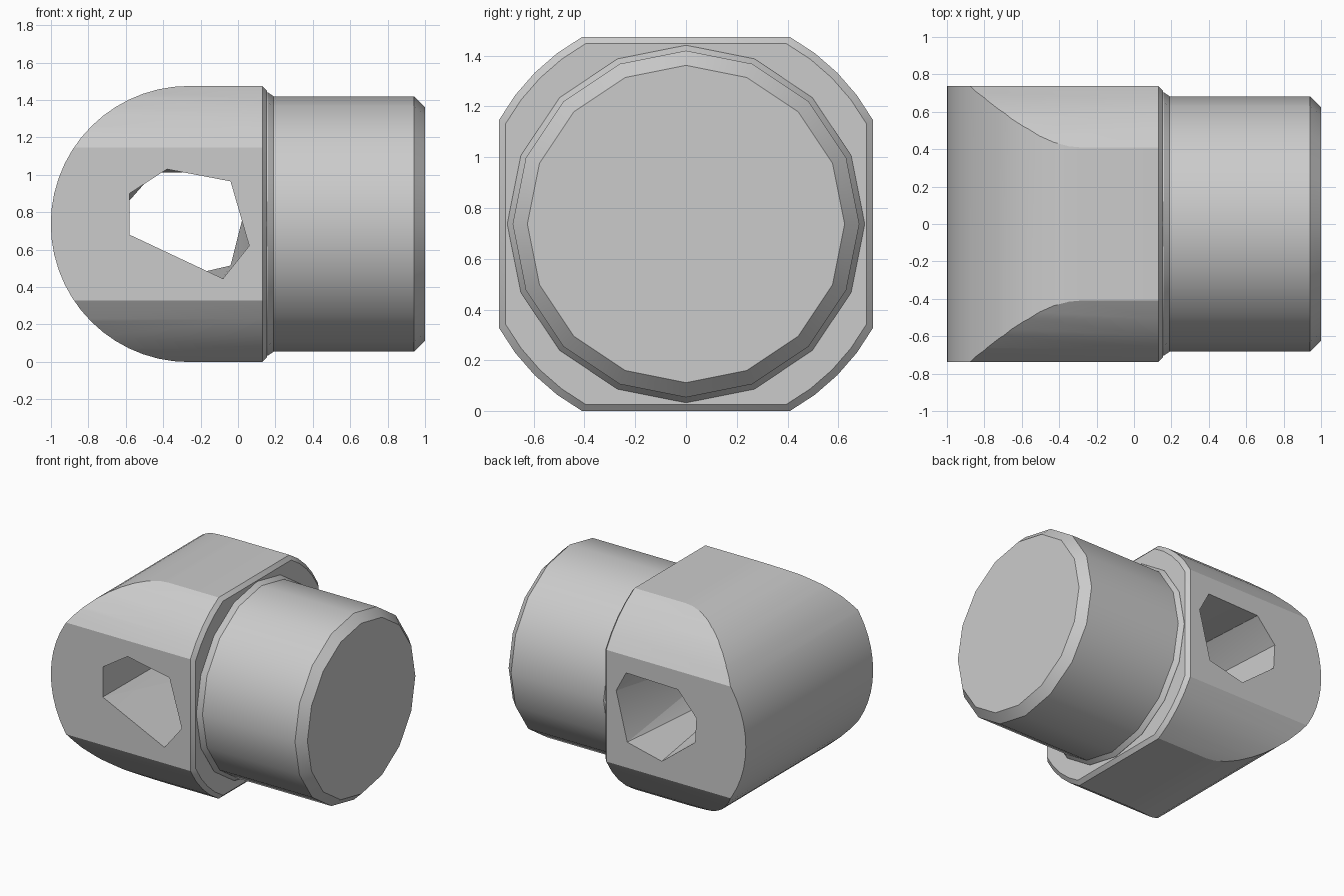
import bpy, bmesh, math
from mathutils import Vector

if "Cube" in bpy.data.objects:
    bpy.data.objects.remove(bpy.data.objects["Cube"], do_unlink=True)

HALF = 0.737       # half height of the body, also the axis height
ROUND = 0.843      # radius that trims the long corners of the body
HINGE_X = -0.263   # centre of the rounded end

metal = bpy.data.materials.new("grey_metal")
metal.use_nodes = True
GREY = (0.6, 0.6, 0.6, 1)
metal.diffuse_color = GREY
metal.node_tree.nodes["Principled BSDF"].inputs["Base Color"].default_value = GREY


def finish(bm, name):
    bmesh.ops.recalc_face_normals(bm, faces=bm.faces)
    mesh = bpy.data.meshes.new(name)
    bm.to_mesh(mesh)
    bm.free()
    mesh.materials.append(metal)
    obj = bpy.data.objects.new(name, mesh)
    bpy.context.collection.objects.link(obj)
    return obj


def loft(rings, name):
    """Skin a list of equal-length point rings and cap both ends."""
    bm = bmesh.new()
    loops = [[bm.verts.new(p) for p in ring] for ring in rings]
    n = len(loops[0])
    for a, b in zip(loops, loops[1:]):
        for i in range(n):
            j = (i + 1) % n
            bm.faces.new((a[i], a[j], b[j], b[i]))
    bm.faces.new(loops[0])
    bm.faces.new(loops[-1])
    return finish(bm, name)


def cut(obj, tool, operation):
    mod = obj.modifiers.new(operation.title(), "BOOLEAN")
    mod.operation = operation
    mod.solver = "EXACT"
    mod.object = tool
    bpy.context.view_layer.objects.active = obj
    bpy.ops.object.modifier_apply(modifier=mod.name)
    bpy.data.objects.remove(tool, do_unlink=True)


def smooth(obj, degrees):
    bpy.ops.object.select_all(action="DESELECT")
    obj.select_set(True)
    bpy.context.view_layer.objects.active = obj
    bpy.ops.object.shade_smooth_by_angle(angle=math.radians(degrees))


# Body: square bar with rounded corners, chamfered at the shoulder
start = math.acos(HALF / ROUND)
sweep = math.pi / 2 - 2 * start
angles = [q * math.pi / 2 + start + sweep * i / 4 for q in range(4) for i in range(5)]
section = [(ROUND * math.cos(a), ROUND * math.sin(a)) for a in angles]
body = loft([[(x, y * s, HALF + z * s) for y, z in section]
             for x, s in ((-1.2, 1), (0.13, 1), (0.155, 0.965))], "hinge_body")

# Rounded end, from a half-round prism running across the bar
R = HALF + 0.001
arc = [math.pi / 2 + math.pi * i / 28 for i in range(29)]
outline = [(HINGE_X + R * math.cos(a), HALF + R * math.sin(a)) for a in arc]
outline += [(0.4, -0.02), (0.4, 2 * HALF + 0.02)]
cut(body, loft([[(x, y, z) for x, z in outline] for y in (-0.9, 0.9)], "end_tool"), "INTERSECT")

# Pin hole: coarse openings on the two sides, joined by a hull
front = [(-.58, .68), (-.58, .9), (-.38, 1.03), (-.04, .965), (.06, .62), (-.08, .445)]
back = [(.05, .87), (-.03, 1.02), (-.45, 1.01), (-.6, .84), (-.59, .66), (-.32, .45), (-.04, .515)]
bm = bmesh.new()
for y, ring in ((-0.74, front), (0.74, back)):
    for x, z in ring:
        bm.verts.new(Vector((x, y, z)))
bmesh.ops.convex_hull(bm, input=bm.verts)
cut(body, finish(bm, "hole_tool"), "DIFFERENCE")
smooth(body, 28)

# Shank: round bar with a flared root and a chamfered tip
turn = [2 * math.pi * i / 16 for i in range(16)]
profile = [(0.12, 0.708), (0.16, 0.704), (0.19, 0.683), (0.94, 0.683), (1.0, 0.625)]
shank = loft([[(x, r * math.cos(a), HALF + r * math.sin(a)) for a in turn]
              for x, r in profile], "round_shank")
smooth(shank, 28)
